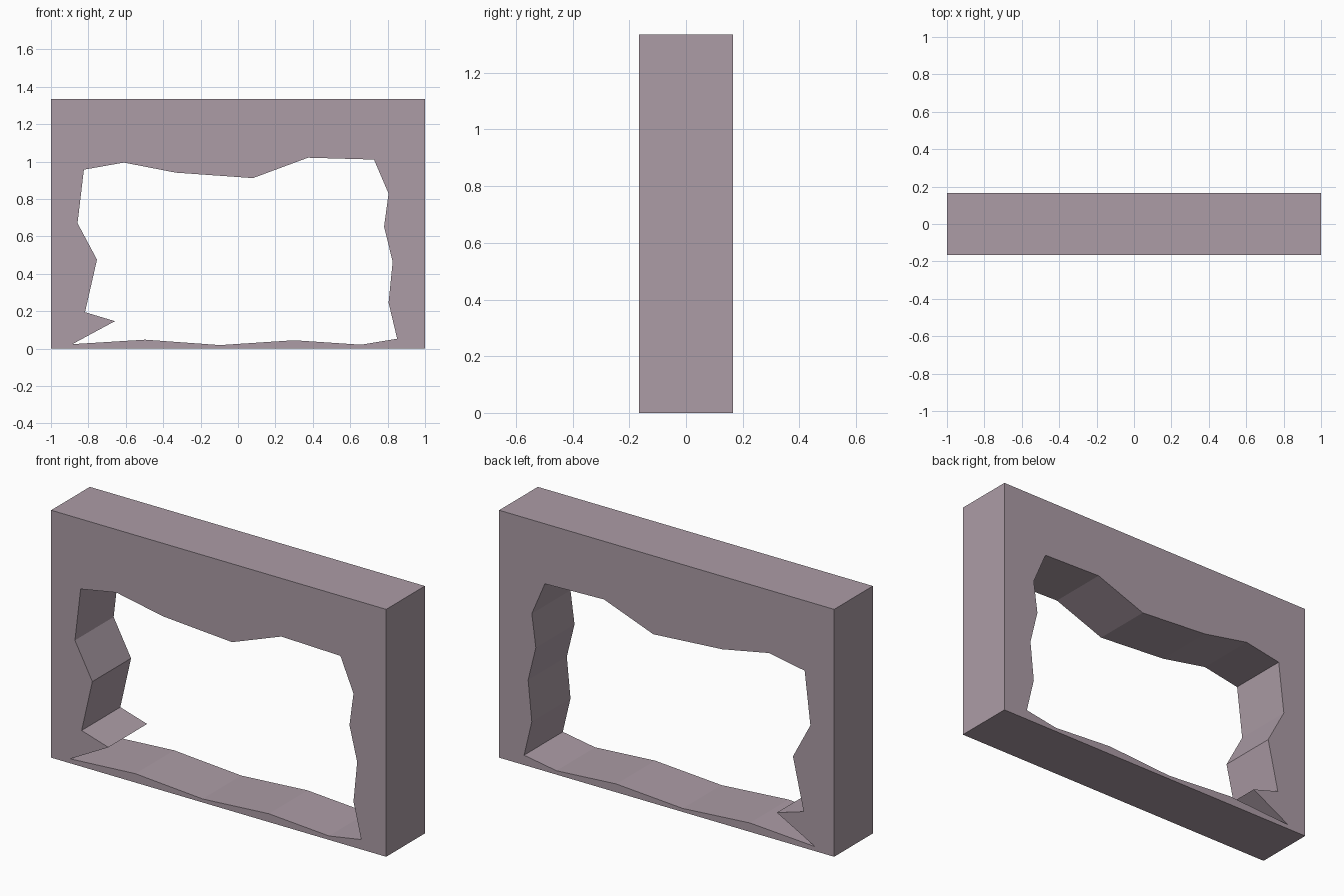
import bpy, bmesh
from mathutils import Vector

if "Cube" in bpy.data.objects:
    bpy.data.objects.remove(bpy.data.objects["Cube"])

DEPTH = 0.33
HEIGHT = 1.335

# Outer wall rectangle and ragged opening, as (x, z)
outer = [(-1, 0), (1, 0), (1, HEIGHT), (-1, HEIGHT)]
opening = [
    (-0.824, 0.957), (-0.61, 0.995), (-0.332, 0.941), (0.08, 0.912),
    (0.374, 1.021), (0.727, 1.011), (0.805, 0.829), (0.781, 0.652),
    (0.827, 0.465), (0.805, 0.246), (0.851, 0.053), (0.658, 0.021),
    (0.30, 0.045), (-0.096, 0.019), (-0.497, 0.048), (-0.886, 0.024),
    (-0.658, 0.147), (-0.818, 0.195), (-0.754, 0.476), (-0.858, 0.671)]

stone = bpy.data.materials.new("mauve_stone")
stone.diffuse_color = (0.413, 0.333, 0.381, 1)
stone.use_nodes = True
stone.node_tree.nodes["Principled BSDF"].inputs["Base Color"].default_value = stone.diffuse_color

bm = bmesh.new()


def add_loop(points):
    verts = [bm.verts.new((x, -DEPTH / 2, z)) for x, z in points]
    return [bm.edges.new((v, verts[(i + 1) % len(verts)])) for i, v in enumerate(verts)]


# Front face with the hole, extruded to the back
edges = add_loop(outer) + add_loop(opening)
bmesh.ops.triangle_fill(bm, edges=edges, use_beauty=True, normal=Vector((0, -1, 0)))
ext = bmesh.ops.extrude_face_region(bm, geom=bm.faces[:], use_keep_orig=True)
back = [g for g in ext["geom"] if isinstance(g, bmesh.types.BMVert)]
bmesh.ops.translate(bm, verts=back, vec=(0, DEPTH, 0))
bmesh.ops.recalc_face_normals(bm, faces=bm.faces[:])

mesh = bpy.data.meshes.new("broken_wall")
bm.to_mesh(mesh)
bm.free()
mesh.materials.append(stone)
wall = bpy.data.objects.new("broken_wall", mesh)
bpy.context.collection.objects.link(wall)
